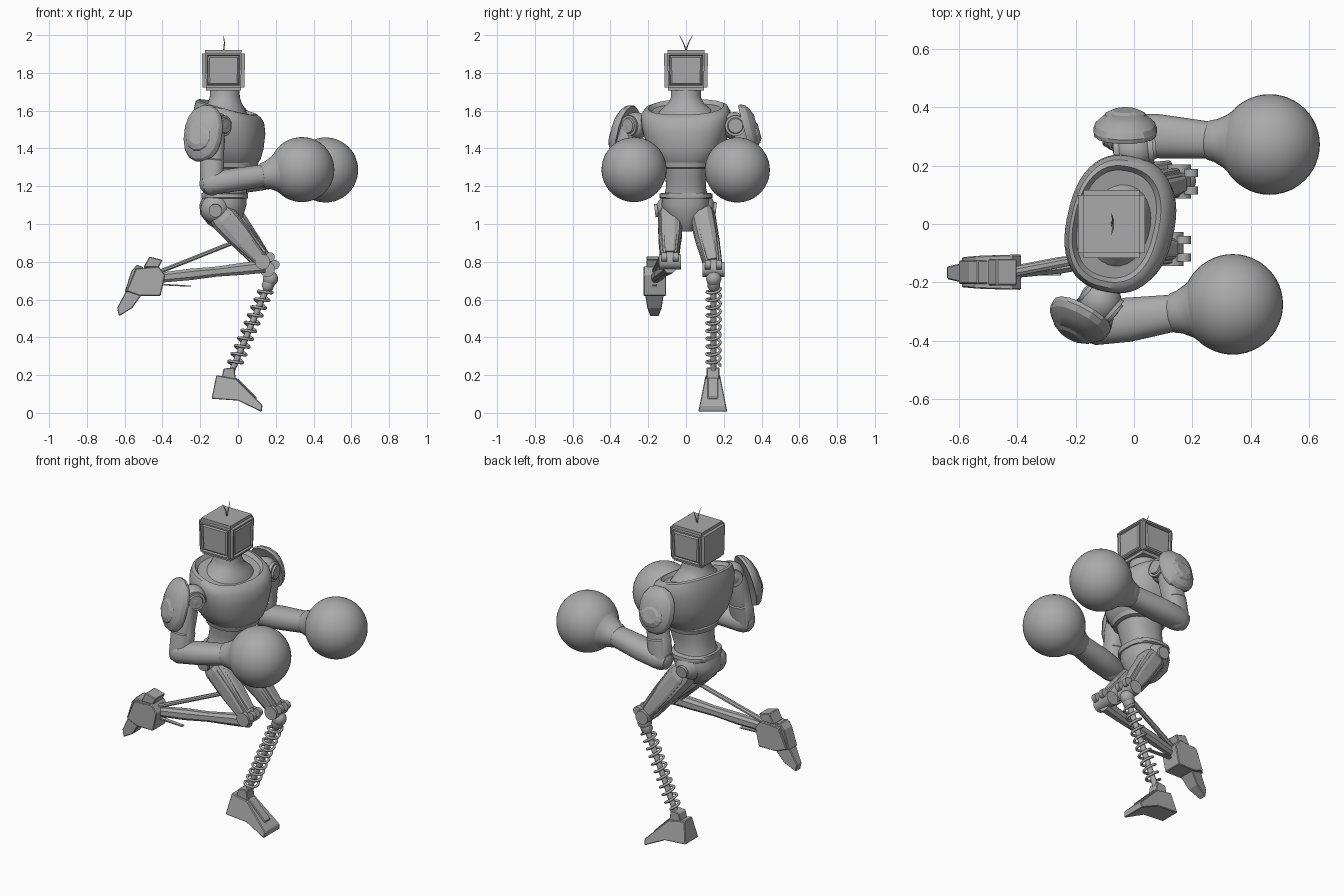
import bpy, bmesh, math
from mathutils import Vector as V

cube = bpy.data.objects.get("Cube")
if cube:
    bpy.data.objects.remove(cube)

grey = bpy.data.materials.new("body_grey")
grey.use_nodes = True
grey.diffuse_color = (0.4, 0.4, 0.4, 1)
grey.node_tree.nodes["Principled BSDF"].inputs["Base Color"].default_value = (0.4, 0.4, 0.4, 1)


def add(name, bm, smooth=40):
    bmesh.ops.recalc_face_normals(bm, faces=bm.faces)
    me = bpy.data.meshes.new(name)
    bm.to_mesh(me)
    bm.free()
    me.materials.append(grey)
    if smooth:
        me.shade_smooth()
        me.set_sharp_from_angle(angle=math.radians(smooth))
    ob = bpy.data.objects.new(name, me)
    bpy.context.collection.objects.link(ob)
    return ob


def loft(name, secs, d, side=(0, 1, 0), n=32, p=2, smooth=40):
    """Skin superellipse rings (centre, side radius, other radius, tilt) across direction d."""
    d = V(d).normalized()
    u = V(side)
    u = (u - d * u.dot(d)).normalized()
    w = d.cross(u)
    bm = bmesh.new()
    rings = []
    for s in secs:
        tilt = s[3] if len(s) > 3 else 0
        ring = []
        for i in range(n):
            a = math.tau * (i + 0.5) / n
            c, t = [math.copysign(abs(f) ** (2 / p), f) for f in (math.cos(a), math.sin(a))]
            ring.append(bm.verts.new(V(s[0]) + u * s[1] * c + (w + d * tilt) * s[2] * t))
        rings.append(ring)
    for r, q in zip(rings, rings[1:]):
        for i in range(n):
            j = (i + 1) % n
            bm.faces.new((r[i], r[j], q[j], q[i]))
    bm.faces.new(rings[0])
    bm.faces.new(rings[-1])
    return add(name, bm, smooth)


def limb(name, a, b, profile, **kw):
    """Tapered limb from a to b; profile is (fraction, side radius, other radius)."""
    a, b = V(a), V(b)
    return loft(name, [(a.lerp(b, t), r, q) for t, r, q in profile], b - a, **kw)


def rod(name, a, b, r, n=24, **kw):
    return limb(name, a, b, [(0, r, r), (1, r, r)], n=n, **kw)


def ball(name, c, r):
    bm = bmesh.new()
    bmesh.ops.create_uvsphere(bm, u_segments=48, v_segments=24, radius=r)
    bmesh.ops.translate(bm, verts=bm.verts, vec=c)
    return add(name, bm)


def prism(name, pts, y, width, bevel=0.004):
    """Side profile in x and z, with half width given by a rule."""
    bm = bmesh.new()
    sides = [[bm.verts.new((x, y + s * width(x, z), z)) for x, z in pts] for s in (-1, 1)]
    for s in sides:
        bm.faces.new(s)
    for i in range(len(pts)):
        j = (i + 1) % len(pts)
        bm.faces.new((sides[0][i], sides[0][j], sides[1][j], sides[1][i]))
    ob = add(name, bm, 0)
    m = ob.modifiers.new("bevel", "BEVEL")
    m.width = bevel
    m.segments = 1


# Box head with recessed panels on the sides and face
bm = bmesh.new()
bmesh.ops.create_cube(bm, size=1)
for v in bm.verts:
    low = 0.96 if v.co.z < 0 else 1
    v.co = V((-0.077 + v.co.x * 0.23 * low, v.co.y * 0.234 * low, 1.813 + v.co.z * 0.215))
bmesh.ops.bevel(bm, geom=bm.edges[:], offset=0.018, segments=2, affect='EDGES')
bm.normal_update()
panels = [f for f in bm.faces if f.calc_area() > 0.02 and (abs(f.normal.y) > 0.9 or f.normal.x > 0.9)]
for f in panels:
    bmesh.ops.inset_individual(bm, faces=[f], thickness=0.012, depth=0)
    bmesh.ops.inset_individual(bm, faces=[f], thickness=0.006, depth=-0.01)
    bmesh.ops.inset_individual(bm, faces=[f], thickness=0.012, depth=0.008)
add("head", bm, 25)

# Antenna wires
for i, s in enumerate((-1, 1)):
    base, mid, tip = (-0.075, 0, 1.92), (-0.072, s * 0.014, 1.96), (-0.077, s * 0.035, 2)
    limb("antenna_lower_%d" % i, base, mid, [(0, 0.004, 0.004), (1, 0.003, 0.003)], n=8)
    limb("antenna_upper_%d" % i, mid, tip, [(0, 0.003, 0.003), (1, 0.001, 0.001)], n=8)

# Torso, turned slightly about the vertical
UP, TURN = (0, 0, 1), (0.22, 0.97, 0)
loft("neck", [((-0.07, 0, z), r, q) for z, r, q in
     ((1.72, 0.078, 0.078), (1.67, 0.08, 0.08), (1.64, 0.095, 0.09),
      (1.61, 0.13, 0.105), (1.57, 0.17, 0.125), (1.5, 0.2, 0.14))], UP, TURN)
loft("chest", [((x, 0, z), r, q, k) for x, z, r, q, k in
     ((-0.03, 1.31, 0.13, 0.12, 0), (-0.03, 1.34, 0.165, 0.145, 0), (-0.04, 1.4, 0.2, 0.17, 0),
      (-0.045, 1.48, 0.225, 0.183, 0), (-0.05, 1.55, 0.237, 0.18, 0.08), (-0.055, 1.59, 0.235, 0.168, 0.18),
      (-0.06, 1.615, 0.22, 0.155, 0.25), (-0.06, 1.62, 0.2, 0.145, 0.28), (-0.06, 1.6, 0.185, 0.13, 0.28))],
     UP, TURN, n=48, p=2.4)
loft("chest_rim", [((-0.035, 0, z), r, q) for z, r, q in
     ((1.295, 0.12, 0.12), (1.3, 0.138, 0.135), (1.325, 0.145, 0.14), (1.34, 0.13, 0.13))], UP, TURN, p=2.4)
loft("abdomen", [((x, 0, z), r, q) for x, z, r, q in
     ((-0.035, 1.32, 0.12, 0.12), (-0.045, 1.25, 0.108, 0.115), (-0.06, 1.19, 0.105, 0.108),
      (-0.07, 1.14, 0.12, 0.115))], UP, (0.1, 1, 0), p=2.4)
loft("belt", [((-0.07, 0, z), r, 0.123) for z, r in
     ((1.135, 0.13), (1.14, 0.142), (1.16, 0.14), (1.165, 0.125))], UP, p=2.6)
loft("pelvis", [((x, 0, z), r, q) for x, z, r, q in
     ((-0.07, 1.15, 0.125, 0.115), (-0.08, 1.1, 0.13, 0.125), (-0.085, 1.05, 0.11, 0.115),
      (-0.075, 1.0, 0.07, 0.085), (-0.06, 0.96, 0.03, 0.04))], UP, p=2.4)

# Arms: shoulder joint, pad, upper arm, forearm and round glove
ARMS = {
    "near": dict(joint=(-0.115, -0.265, 1.52), elbow=(-0.14, -0.345, 1.215), fist=(0.338, -0.275, 1.288),
                 pad=(-0.185, -0.325, 1.48), face=(-0.47, -0.85, 0.25), half=(0.112, 0.155)),
    "far": dict(joint=(0, 0.255, 1.52), elbow=(-0.05, 0.31, 1.215), fist=(0.464, 0.272, 1.286),
                pad=(-0.03, 0.322, 1.505), face=(0, 0.95, 0.25), half=(0.11, 0.135)),
}
for side, a in ARMS.items():
    j, e, f, face = V(a["joint"]), V(a["elbow"]), V(a["fist"]), V(a["face"]).normalized()
    out = V((face.x, face.y, 0)).normalized()
    ball(side + "_shoulder_ball", j, 0.072)
    rod(side + "_shoulder_axle", j - out * 0.09, j + out * 0.05, 0.045, side=(0, 0, 1))
    disc = V((0.7, 0.7 * out.y, 0)) if side == "near" else V((1, 0.1, 0))
    limb(side + "_shoulder_boss", j - disc * 0.07, j + disc * 0.075,
         [(0, 0.05, 0.05), (0.93, 0.055, 0.055), (0.93, 0.042, 0.042), (1, 0.038, 0.038)], side=(0, 0, 1))
    top = j + out * 0.035
    limb(side + "_upper_arm", top, e, [(0, 0.05, 0.055), (0.25, 0.06, 0.065), (0.6, 0.056, 0.06),
         (0.62, 0.062, 0.064), (1, 0.06, 0.06)], p=2.5)
    ball(side + "_elbow", e, 0.064)
    dist = (f - e).length
    wrist = 1 - 0.19 / dist
    limb(side + "_forearm", e, f, [(-0.1, 0.045, 0.045), (0, 0.07, 0.06), (0.25, 0.076, 0.062),
         (wrist, 0.062, 0.058)], p=2.2)
    limb(side + "_glove_cuff", e, f, [(1 - (0.17 + g) / dist, r, r) for g, r in
         ((0.05, 0.06), (0.04, 0.068), (0.015, 0.074), (-0.02, 0.093), (-0.055, 0.123), (-0.08, 0.142))])
    ball(side + "_glove", f, 0.172)
    hw, hh = a["half"]
    flat = UP[2] and V(UP).cross(face)
    c = V(a["pad"])
    loft(side + "_shoulder_pad", [(c + face * o, hw * k, hh * k) for o, k in
         ((-0.012, 0.9), (-0.015, 0.98), (0, 1), (0.02, 0.93), (0.04, 0.74), (0.055, 0.45))],
         face, flat, n=16, p=2.3, smooth=22)
    low = face.cross(flat.normalized())
    loft(side + "_pad_plate", [(c + low * -0.03 + face * o, hw * k, hh * k * 0.75) for o, k in
         ((0.015, 0.8), (0.05, 0.62), (0.062, 0.4))], face, flat, n=12, smooth=0)

# Thighs with long armour plates, knees
LEGS = {"near": ((-0.12, -0.08, 1.08), (0.13, -0.085, 0.8), -1),
        "far": ((-0.08, 0.075, 1.09), (0.155, 0.145, 0.76), 1)}
for side, (hip, knee, s) in LEGS.items():
    hip, knee = V(hip), V(knee)
    d = (knee - hip).normalized()
    u = (V((0, s, 0)) - d * d.y * s).normalized()
    front = V((d.z, 0, -d.x)) * -1
    ball(side + "_hip", hip, 0.078)
    rod(side + "_hip_boss", hip, hip + V((0, s * 0.085, -0.01)), 0.035, side=(0, 0, 1))
    limb(side + "_thigh", hip, knee, [(0.02, 0.055, 0.06), (0.18, 0.066, 0.075), (0.5, 0.062, 0.068),
         (0.85, 0.048, 0.048), (1, 0.04, 0.04)], n=12, p=2.6, smooth=25)
    for name, off, w, h in (("outer_plate", u * 0.052, 0.018, 0.042), ("front_plate", front * 0.055, 0.036, 0.02),
                            ("rear_plate", front * -0.052, 0.036, 0.018), ("inner_plate", u * -0.05, 0.014, 0.035)):
        limb(side + "_thigh_" + name, hip + off * 1.05, knee + off * 0.72,
             [(0.12, w * 0.6, h * 0.7), (0.2, w, h), (0.6, w, h), (0.92, w * 0.75, h * 0.7)], n=8, p=4, smooth=0)
    rod(side + "_knee_axle", knee - V((0, 0.058, 0)), knee + V((0, 0.058, 0)), 0.04, side=(0, 0, 1))
    for t in (-1, 1):
        c = knee + V((0.04, t * 0.03, 0.025))
        rod("%s_knee_cap_%d" % (side, t + 1), c - V((0, 0.014, 0)), c + V((0, 0.014, 0)), 0.025, side=(0, 0, 1))

# Far lower leg: ball joint, coil spring round a rod, and foot
ball("spring_joint", (0.172, 0.147, 0.71), 0.04)
top, bottom = V((0.165, 0.147, 0.69)), V((-0.042, 0.145, 0.2))
rod("spring_rod", top, bottom, 0.016)
limb("spring_cap", top, bottom, [(0, 0.032, 0.032), (0.05, 0.032, 0.032), (0.08, 0.02, 0.02)])
axis = (bottom - top).normalized()
side = V((0, 1, 0))
across = axis.cross(side)
curve = bpy.data.curves.new("coil_spring", 'CURVE')
curve.dimensions = '3D'
curve.bevel_depth = 0.0075
curve.bevel_resolution = 2
curve.materials.append(grey)
turns, steps = 10, 200
sp = curve.splines.new('POLY')
sp.points.add(steps)
for i, pt in enumerate(sp.points):
    t = i / steps
    a = math.tau * turns * t
    c = top.lerp(bottom, 0.06 + 0.84 * t) + (side * math.cos(a) + across * math.sin(a)) * 0.036
    pt.co = (*c, 1)
sp.use_smooth = True
bpy.context.collection.objects.link(bpy.data.objects.new("coil_spring", curve))
prism("far_ankle", [(-0.09, 0.18), (-0.075, 0.235), (-0.02, 0.24), (-0.01, 0.17)], 0.143, lambda x, z: 0.034)
prism("far_foot", [(-0.14, 0.075), (-0.115, 0.2), (-0.01, 0.18), (0.13, 0.04), (0.125, 0.005), (0, 0.065)],
      0.142, lambda x, z: 0.078 - 0.2 * z)
prism("far_foot_ridge", [(-0.03, 0.16), (-0.025, 0.192), (0.0, 0.18), (0.1, 0.08), (0.09, 0.06)],
      0.142, lambda x, z: 0.028)

# Near lower leg: shin stretched back, strut and pointed foot
limb("near_shin", (0.14, -0.085, 0.775), (-0.42, -0.165, 0.715),
     [(0, 0.034, 0.036), (0.2, 0.03, 0.034), (0.45, 0.026, 0.028), (0.7, 0.03, 0.032), (1, 0.022, 0.028)],
     n=8, p=2.5, smooth=0)
limb("near_strut", (-0.03, -0.09, 0.9), (-0.42, -0.165, 0.745),
     [(0, 0.016, 0.012), (1, 0.018, 0.012)], n=8, smooth=0)
prism("near_heel_spur", [(-0.42, 0.685), (-0.41, 0.675), (-0.25, 0.668), (-0.25, 0.674)], -0.165,
      lambda x, z: 0.012, 0.001)
prism("near_heel", [(-0.5, 0.77), (-0.47, 0.828), (-0.4, 0.81), (-0.42, 0.77)], -0.165, lambda x, z: 0.045)
prism("near_foot", [(-0.54, 0.765), (-0.42, 0.775), (-0.385, 0.73), (-0.41, 0.62), (-0.52, 0.62), (-0.59, 0.645)],
      -0.165, lambda x, z: 0.06 + 0.1 * min(0, x + 0.5))
prism("near_toe", [(-0.585, 0.66), (-0.51, 0.625), (-0.56, 0.555), (-0.63, 0.512), (-0.64, 0.555)],
      -0.167, lambda x, z: 0.05 + 0.22 * (x + 0.51))
prism("near_foot_plate", [(-0.565, 0.75), (-0.535, 0.785), (-0.5, 0.77), (-0.56, 0.64), (-0.6, 0.64)],
      -0.165, lambda x, z: 0.04)
